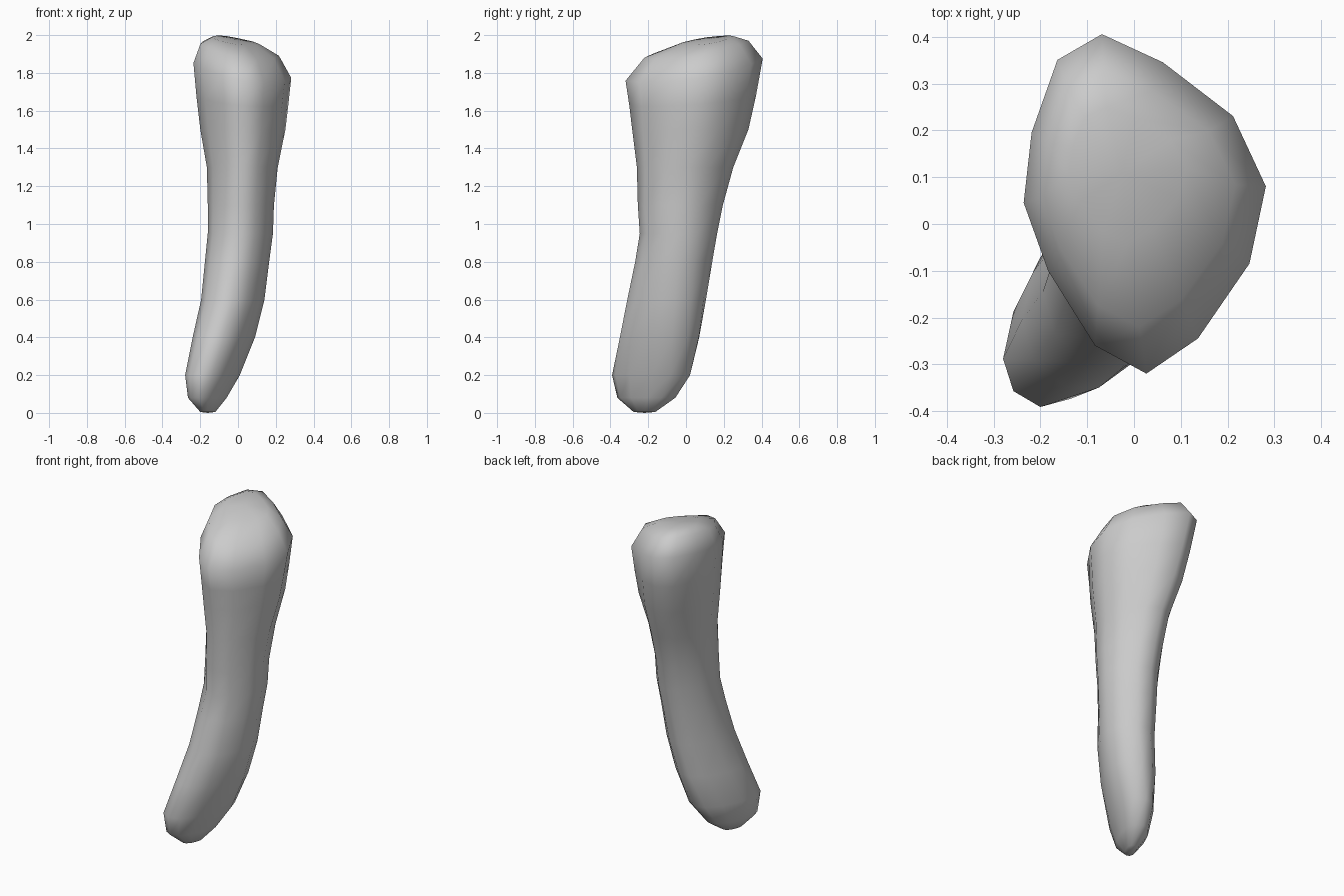
import bpy
import bmesh
from math import cos, sin, pi, sqrt, copysign

cube = bpy.data.objects.get("Cube")
if cube:
    bpy.data.objects.remove(cube, do_unlink=True)

# Outline of the broad head, seen from above
HEAD = [(0.28, 0.08), (0.21, 0.23), (0.06, 0.345), (-0.07, 0.405),
        (-0.165, 0.35), (-0.22, 0.195), (-0.237, 0.045), (-0.185, -0.1),
        (-0.085, -0.26), (0.025, -0.32), (0.135, -0.245), (0.245, -0.085)]
SIDES = len(HEAD)

# Cross-sections from tip to head:
# height, left x, right x, front y, back y, diagonal skew, head blend, tilt
SECTIONS = [
    (0.005, -0.20, -0.12, -0.28, -0.16, 0.5, 0, 0),
    (0.08, -0.265, -0.06, -0.37, -0.05, 0.5, 0, 0),
    (0.2, -0.28, 0.01, -0.40, 0.03, 0.48, 0, 0),
    (0.4, -0.24, 0.09, -0.36, 0.08, 0.3, 0, 0),
    (0.6, -0.195, 0.14, -0.315, 0.11, 0.2, 0, 0),
    (0.8, -0.175, 0.165, -0.27, 0.14, 0.1, 0, 0),
    (0.95, -0.16, 0.185, -0.245, 0.165, 0.05, 0, 0),
    (1.1, -0.16, 0.19, -0.255, 0.195, 0, 0.1, 0),
    (1.3, -0.165, 0.21, -0.26, 0.25, 0, 0.3, 0),
    (1.5, -0.20, 0.25, -0.285, 0.33, 0, 0.6, 0),
    (1.65, -0.22, 0.265, -0.3, 0.37, 0, 0.8, 0.5),
    (1.81, -0.237, 0.28, -0.32, 0.405, 0, 1, 1),
    (1.92, -0.2, 0.215, -0.22, 0.33, 0, 1, 1),
    (1.97, -0.14, 0.11, -0.04, 0.25, 0, 1, 0.9),
]


def pinch(value):
    """Slightly flatten the diagonals of a round section."""
    return copysign(abs(value) ** 1.15, value)


def section_points(height, left, right, front, back, skew, blend, tilt):
    """Blend a skewed oval into the head outline, then tilt it."""
    mid_x, mid_y = (left + right) / 2, (front + back) / 2
    half_x, half_y = (right - left) / 2, (back - front) / 2
    for i, (head_x, head_y) in enumerate(HEAD):
        angle = 2 * pi * i / SIDES
        oval_x = pinch(cos(angle))
        oval_y = skew * oval_x + sqrt(1 - skew * skew) * pinch(sin(angle))
        unit_x = (head_x - 0.02) / 0.258
        unit_y = (head_y - 0.042) / 0.362
        dx = half_x * (oval_x + (unit_x - oval_x) * blend)
        dy = half_y * (oval_y + (unit_y - oval_y) * blend)
        yield mid_x + dx, mid_y + dy, height + tilt * (0.14 * dy - 0.16 * dx)


# Loft the sections into one closed body
bm = bmesh.new()
rings = [[bm.verts.new(p) for p in section_points(*s)] for s in SECTIONS]
for lower, upper in zip(rings, rings[1:]):
    for i in range(SIDES):
        j = (i + 1) % SIDES
        bm.faces.new((lower[i], lower[j], upper[j], upper[i]))

# Close both ends
for ring, rise in ((rings[0], -0.005), (rings[-1], 0.005)):
    face = bm.faces.new(ring)
    centre = face.calc_center_median()
    bm.faces.remove(face)
    centre.z += rise
    peak = bm.verts.new(centre)
    for i in range(SIDES):
        bm.faces.new((ring[i], ring[(i + 1) % SIDES], peak))
bmesh.ops.recalc_face_normals(bm, faces=bm.faces)

# Shade the whole body smoothly
for face in bm.faces:
    face.smooth = True
mesh = bpy.data.meshes.new("tapered_body")
bm.to_mesh(mesh)
bm.free()

# Plain grey surface
grey = bpy.data.materials.new("plain_grey")
grey.use_nodes = True
colour = (0.6, 0.6, 0.6, 1)
grey.diffuse_color = colour
grey.node_tree.nodes["Principled BSDF"].inputs["Base Color"].default_value = colour
mesh.materials.append(grey)

body = bpy.data.objects.new("tapered_body", mesh)
bpy.context.collection.objects.link(body)
